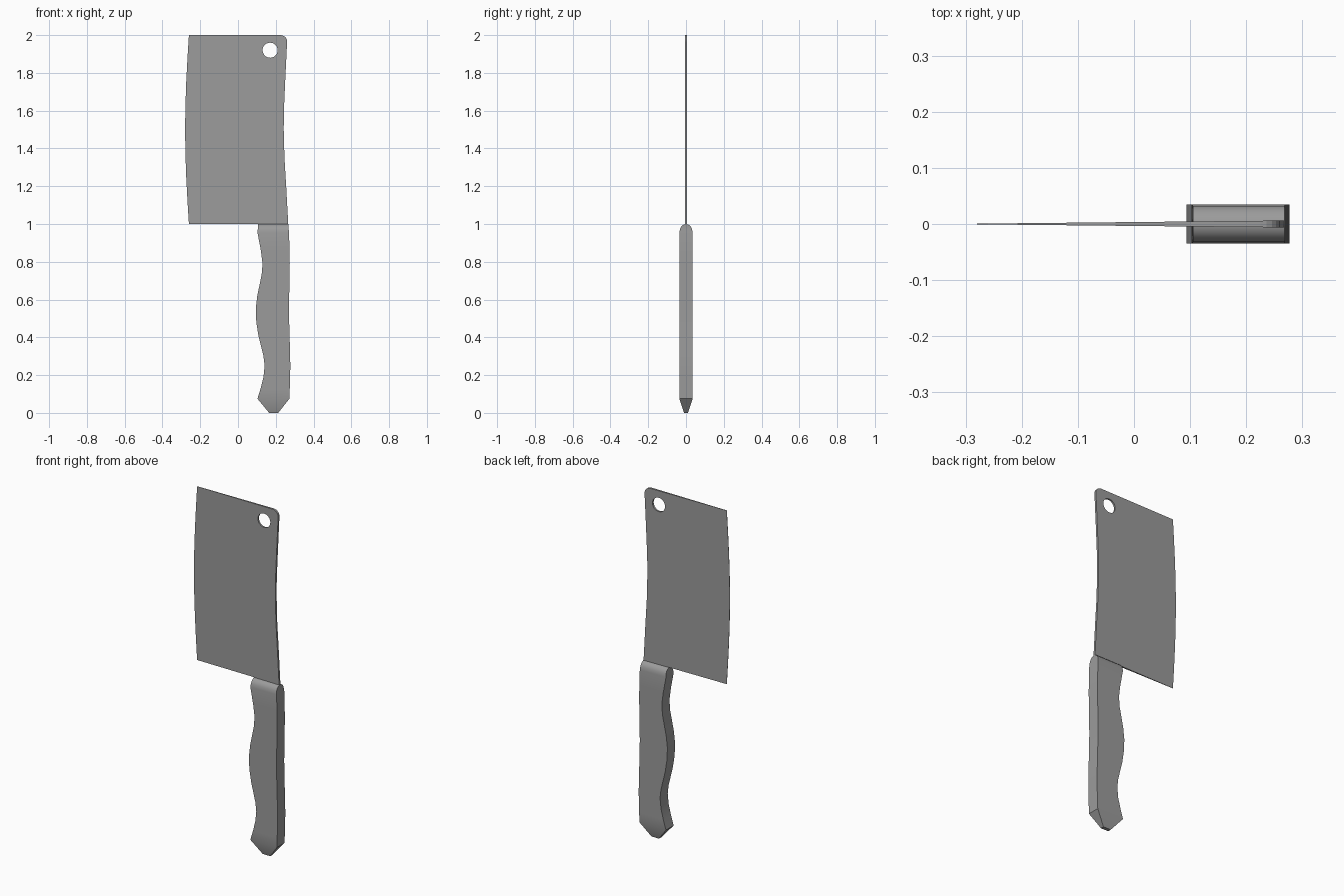
import bpy, bmesh, math

cube = bpy.data.objects.get("Cube")
if cube:
    bpy.data.objects.remove(cube, do_unlink=True)

# Single grey metal
grey = bpy.data.materials.new("steel_grey")
grey.use_nodes = True
colour = (0.33, 0.33, 0.33, 1)
grey.diffuse_color = colour
grey.node_tree.nodes["Principled BSDF"].inputs["Base Color"].default_value = colour


def finish(bm, name):
    bmesh.ops.recalc_face_normals(bm, faces=bm.faces)
    mesh = bpy.data.meshes.new(name)
    bm.to_mesh(mesh)
    bm.free()
    mesh.materials.append(grey)
    obj = bpy.data.objects.new(name, mesh)
    bpy.context.collection.objects.link(obj)
    return obj


def loop_edges(bm, points):
    verts = [bm.verts.new((x, 0, z)) for x, z in points]
    return [bm.edges.new((v, verts[(i + 1) % len(verts)])) for i, v in enumerate(verts)]


def arc(cx, cz, r, start, end, count):
    return [(cx + r * math.cos(math.radians(start + (end - start) * i / count)),
             cz + r * math.sin(math.radians(start + (end - start) * i / count)))
            for i in range(count + 1)]


# Blade: curved cutting edge, hollow spine, rounded corner and hanging hole
edge = [(-0.26 - 0.02 * math.sin(math.pi * i / 8), 1 + i / 8) for i in range(9)]
corner = arc(0.225, 1.965, 0.035, 90, 0, 5)
spine = [(0.25, 1.76), (0.243, 1.6), (0.242, 1.5), (0.246, 1.35), (0.255, 1.2), (0.266, 1.0)]
tang = [(0.26, 0.96), (0.115, 0.96), (0.11, 1.0)]
hole = arc(0.17, 1.92, 0.04, 0, 360, 24)[:-1]

bm = bmesh.new()
outline = loop_edges(bm, edge + corner + spine + tang) + loop_edges(bm, hole)
bmesh.ops.triangle_fill(bm, use_beauty=True, edges=outline)
front_verts = list(bm.verts)
extruded = bmesh.ops.extrude_face_region(bm, geom=list(bm.faces), use_keep_orig=True)
back_verts = [g for g in extruded["geom"] if isinstance(g, bmesh.types.BMVert)]
# The wedge thickens evenly from the cutting edge to the spine
for verts, side in ((front_verts, -1), (back_verts, 1)):
    for v in verts:
        v.co.y = side * (0.0006 + 0.0055 * (v.co.x + 0.28) / 0.54)
blade = finish(bm, "blade")

# Handle: sections of height, finger side, spine side and half thickness
sections = [
    (0.0, 0.165, 0.213, 0.01), (0.075, 0.103, 0.272, 0.035),
    (0.13, 0.12, 0.274, 0.035), (0.19, 0.135, 0.276, 0.035),
    (0.25, 0.141, 0.277, 0.035), (0.3, 0.135, 0.276, 0.035),
    (0.41, 0.108, 0.273, 0.035), (0.48, 0.097, 0.271, 0.035),
    (0.55, 0.094, 0.27, 0.035), (0.62, 0.102, 0.271, 0.035),
    (0.73, 0.125, 0.273, 0.035), (0.79, 0.13, 0.274, 0.035),
    (0.86, 0.121, 0.273, 0.035), (0.955, 0.103, 0.27, 0.035),
]
# Rounded shoulder where the blade enters
for a in (25, 45, 65, 85):
    t = math.radians(a)
    sections.append((0.955 + 0.045 * math.sin(t), 0.105, 0.268, 0.035 * math.cos(t)))

bm = bmesh.new()
rings = [[bm.verts.new(p) for p in ((xl, -h, z), (xr, -h, z), (xr, h, z), (xl, h, z))]
         for z, xl, xr, h in sections]
for low, high in zip(rings, rings[1:]):
    for i in range(4):
        j = (i + 1) % 4
        bm.faces.new((low[i], low[j], high[j], high[i]))
bm.faces.new(rings[0])
bm.faces.new(rings[-1])
handle = finish(bm, "handle")

bpy.ops.object.select_all(action="DESELECT")
handle.select_set(True)
bpy.context.view_layer.objects.active = handle
bpy.ops.object.shade_smooth_by_angle(angle=math.radians(25))
